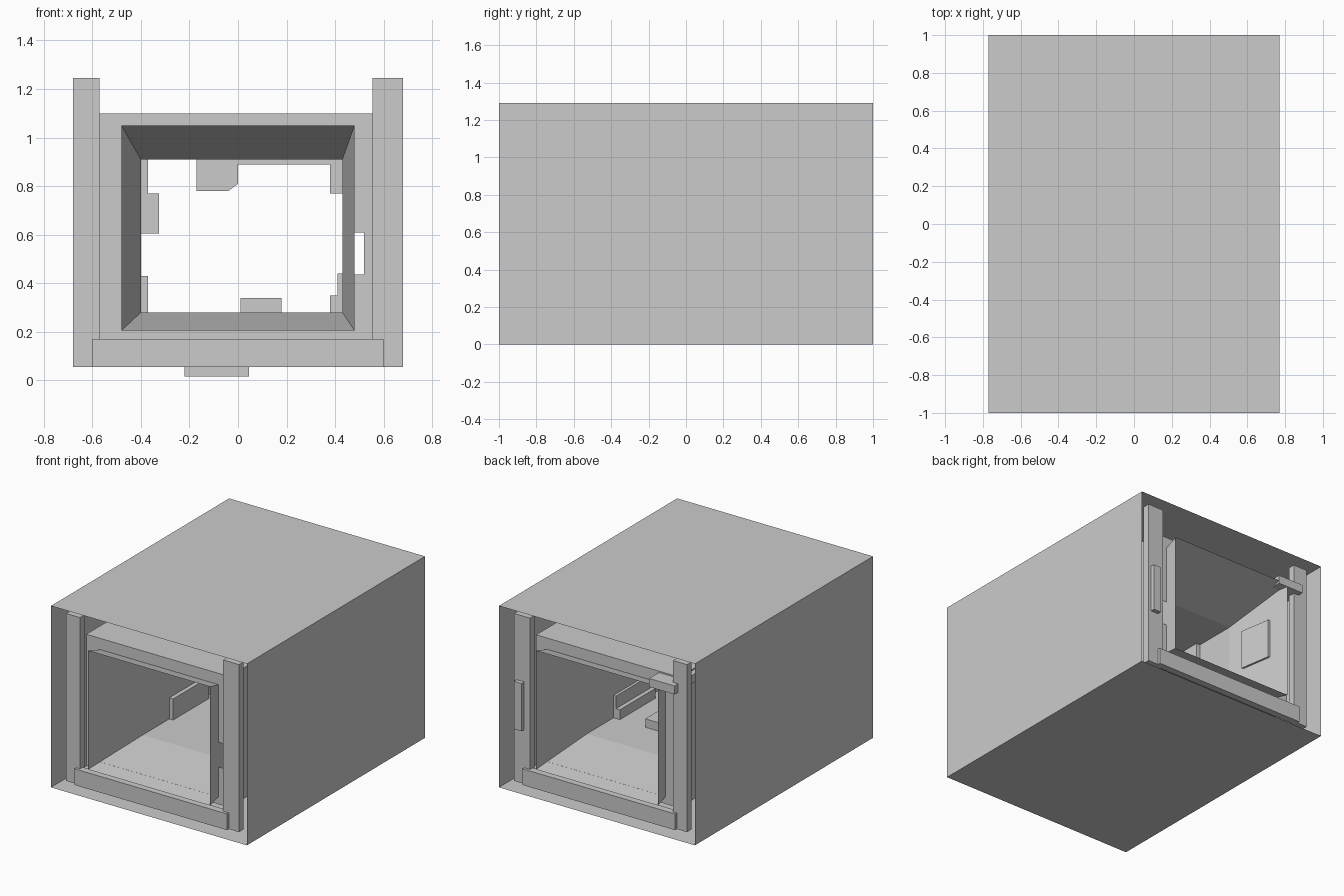
import bpy, bmesh
from mathutils import Vector

if "Cube" in bpy.data.objects:
    bpy.data.objects.remove(bpy.data.objects["Cube"])


def finish(bm, name):
    me = bpy.data.meshes.new(name)
    bm.to_mesh(me)
    bm.free()
    ob = bpy.data.objects.new(name, me)
    bpy.context.collection.objects.link(ob)
    return ob


def sleeve(bm, sections):
    """Skin rectangular sections (x0, x1, z0, z1, y) into an open tube."""
    rings = []
    for x0, x1, z0, z1, y in sections:
        rings.append([bm.verts.new((x, y, z)) for x, z in
                      ((x0, z0), (x1, z0), (x1, z1), (x0, z1))])
    for a, b in zip(rings, rings[1:]):
        for i in range(4):
            j = (i + 1) % 4
            bm.faces.new((a[i], a[j], b[j], b[i]))


def prism(name, profile, y0, y1):
    """Extrude an x/z outline along y."""
    bm = bmesh.new()
    a = [bm.verts.new((x, y0, z)) for x, z in profile]
    b = [bm.verts.new((x, y1, z)) for x, z in profile]
    bm.faces.new(a)
    bm.faces.new(b[::-1])
    n = len(a)
    for i in range(n):
        bm.faces.new((a[i], b[i], b[(i + 1) % n], a[(i + 1) % n]))
    bmesh.ops.recalc_face_normals(bm, faces=bm.faces)
    return finish(bm, name)


def box(name, x0, x1, y0, y1, z0, z1):
    return prism(name, [(x0, z0), (x1, z0), (x1, z1), (x0, z1)], y0, y1)


# thin outer shell, open at both ends
bm = bmesh.new()
sleeve(bm, [(-.77, .77, 0, 1.29, -1), (-.77, .77, 0, 1.29, 1)])
bmesh.ops.recalc_face_normals(bm, faces=bm.faces)
finish(bm, "outer_shell")

# tunnel lining: flared mouths and straight throat
mouth = (-.48, .48, .205, 1.05)
throat = (-.40, .43, .28, .91)
bm = bmesh.new()
sleeve(bm, [mouth + (-1,), throat + (-.5,), throat + (.5,), mouth + (1,)])
bmesh.ops.recalc_face_normals(bm, faces=bm.faces)
finish(bm, "tunnel_lining")

# boxed casing with end flanges set back behind the mouths
outer = (-.57, .555, .17, 1.10)
inner = (-.463, .469, .222, 1.02)
R = .89
bm = bmesh.new()
sleeve(bm, [inner + (-R,), outer + (-R,), outer + (R,), inner + (R,)])
bmesh.ops.recalc_face_normals(bm, faces=bm.faces)
# small window through both flanges
for co, no in (((.52, 0, 0), (1, 0, 0)), ((0, 0, .435), (0, 0, 1)),
               ((0, 0, .61), (0, 0, 1))):
    bmesh.ops.bisect_plane(bm, geom=bm.verts[:] + bm.edges[:] + bm.faces[:],
                           plane_co=Vector(co), plane_no=Vector(no))
hole = []
for f in bm.faces:
    c = f.calc_center_median()
    if .46 < c.x < .52 and .435 < c.z < .61 and abs(c.y) > R - .01:
        hole.append(f)
bmesh.ops.delete(bm, geom=hole, context='FACES')
finish(bm, "tunnel_casing")

# end frames: uprights and bottom rails
for label, s in (("front", -1), ("back", 1)):
    y0, y1 = sorted((s * .96, s * .91))
    box(label + "_left_post", -.68, -.57, y0, y1, .055, 1.245)
    box(label + "_right_post", .555, .68, y0, y1, .055, 1.245)
    y0, y1 = sorted((s * .98, s * .93))
    box(label + "_bottom_rail", -.60, .60, y0, y1, .055, .17)

# fittings inside the throat
box("left_skirting", -.40, -.37, -.2, .2, .28, .43)
prism("right_skirting", [(.43, .28), (.38, .28), (.38, .35), (.41, .35),
                         (.41, .44), (.43, .44)], -.2, .2)
box("floor_block", .01, .18, -.2, .2, .28, .34)
prism("ceiling_block", [(-.17, .91), (-.17, .78), (-.04, .78), (0, .81),
                        (0, .91)], -.2, .2)
box("ceiling_strip", 0, .43, -.2, .2, .89, .91)
box("right_cornice", .38, .43, -.2, .2, .77, .89)
box("left_cornice", -.40, -.37, -.2, .2, .77, .91)
box("left_wall_block", -.40, -.325, -.2, .2, .605, .77)

# fittings at the back end and below the tunnel
plate = box("wall_plate", -.458, -.442, .62, .85, .55, .83)
for v in plate.data.vertices:  # follow the flare of the wall
    v.co.x += (.85 - v.co.y) * .16
box("corner_bar", -.61, -.41, .55, 1, 1.03, 1.09)
box("post_latch", .60, .66, .91, .99, .44, .78)
box("under_block", -.22, .045, -.1, .1, .015, .055)
